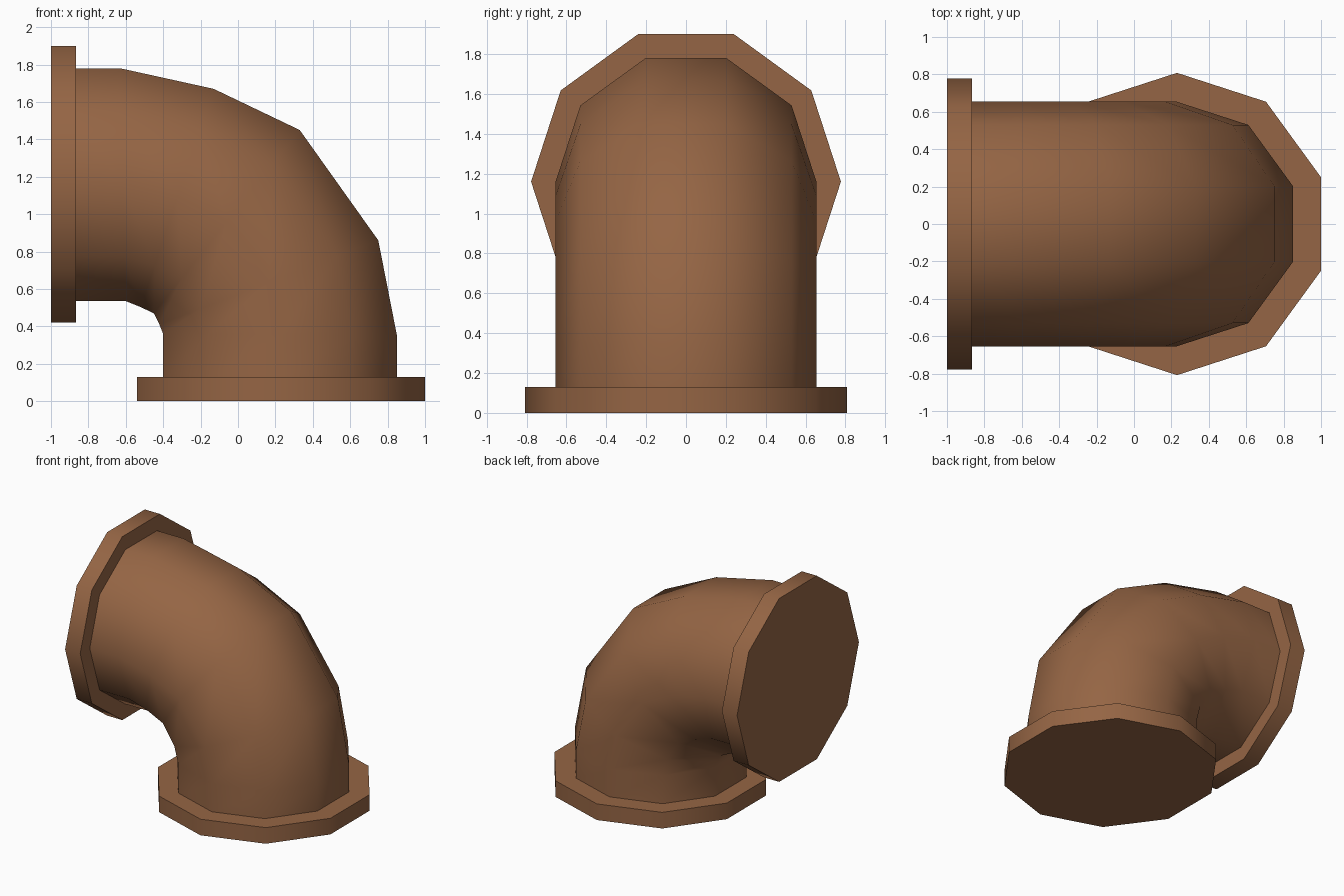
import bpy, bmesh, math
from mathutils import Vector

if "Cube" in bpy.data.objects:
    bpy.data.objects.remove(bpy.data.objects["Cube"])

SIDES = 10

mat = bpy.data.materials.new("brown clay")
mat.diffuse_color = (0.30, 0.13, 0.058, 1)
mat.use_nodes = True
mat.node_tree.nodes["Principled BSDF"].inputs["Base Color"].default_value = mat.diffuse_color


def tube(name, sections, half_width):
    """Loft ten-sided rings, each given by its outer and inner (x, z) points."""
    bm = bmesh.new()
    rings = []
    for (ox, oz), (ix, iz) in sections:
        mid = Vector(((ox + ix) / 2, 0, (oz + iz) / 2))
        half = Vector(((ox - ix) / 2, 0, (oz - iz) / 2)) / math.cos(math.pi / SIDES)
        ring = []
        for k in range(SIDES):
            a = 2 * math.pi * (k + 0.5) / SIDES
            ring.append(bm.verts.new(mid + half * math.cos(a)
                                     + Vector((0, half_width * math.sin(a), 0))))
        rings.append(ring)
    for r, s in zip(rings, rings[1:]):
        for k in range(SIDES):
            n = (k + 1) % SIDES
            bm.faces.new((r[k], r[n], s[n], s[k]))
    bm.faces.new(rings[0])
    bm.faces.new(rings[-1])
    bmesh.ops.recalc_face_normals(bm, faces=bm.faces)
    me = bpy.data.meshes.new(name)
    bm.to_mesh(me)
    bm.free()
    me.materials.append(mat)
    ob = bpy.data.objects.new(name, me)
    bpy.context.collection.objects.link(ob)
    bpy.ops.object.select_all(action='DESELECT')
    ob.select_set(True)
    bpy.context.view_layer.objects.active = ob
    bpy.ops.object.shade_smooth_by_angle(angle=math.radians(42))
    return ob


# Bent pipe: outer and inner bend points, from the floor to the side opening
tube("pipe_elbow", [
    ((0.85, 0.12), (-0.40, 0.12)),
    ((0.85, 0.35), (-0.40, 0.36)),
    ((0.75, 0.86), (-0.42, 0.41)),
    ((0.33, 1.45), (-0.45, 0.47)),
    ((-0.13, 1.67), (-0.52, 0.503)),
    ((-0.63, 1.78), (-0.60, 0.535)),
    ((-0.87, 1.78), (-0.87, 0.535)),
], 0.655)

# End flanges
tube("bottom_flange", [((1.0, 0), (-0.54, 0)), ((1.0, 0.13), (-0.54, 0.13))], 0.808)
tube("side_flange", [((-1, 1.90), (-1, 0.42)), ((-0.865, 1.90), (-0.865, 0.42))], 0.777)
